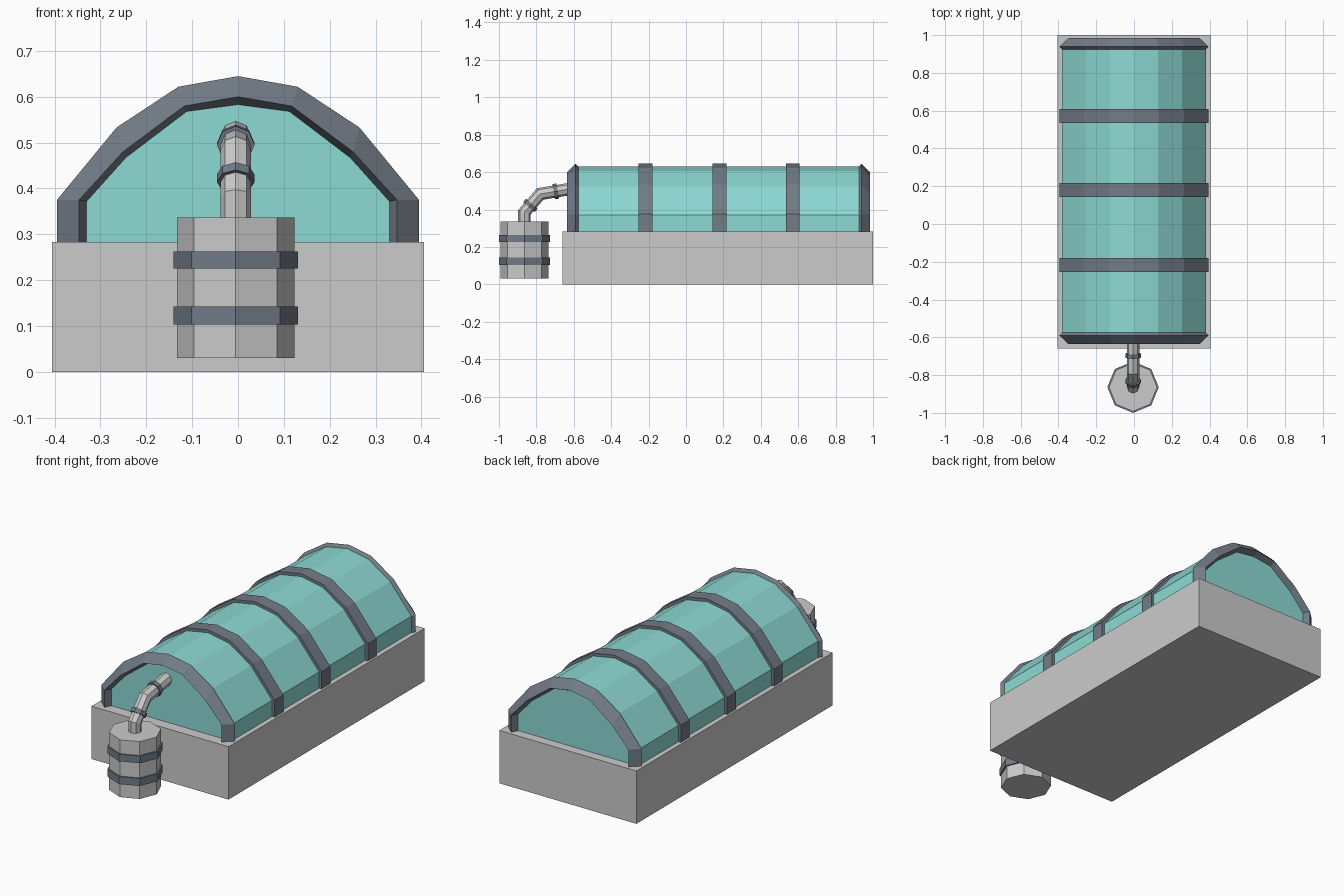
import bpy, bmesh, math
from mathutils import Vector

if "Cube" in bpy.data.objects:
    bpy.data.objects.remove(bpy.data.objects["Cube"])

def material(name, rgb):
    m = bpy.data.materials.new(name)
    m.diffuse_color = (*rgb, 1)
    m.use_nodes = True
    m.node_tree.nodes["Principled BSDF"].inputs["Base Color"].default_value = m.diffuse_color
    return m

GLASS = material("teal_glass", (0.27, 0.70, 0.66))
METAL = material("blue_grey_metal", (0.17, 0.20, 0.24))

def finish(name, bm, mat=None):
    bmesh.ops.recalc_face_normals(bm, faces=bm.faces)
    me = bpy.data.meshes.new(name)
    bm.to_mesh(me)
    bm.free()
    ob = bpy.data.objects.new(name, me)
    bpy.context.collection.objects.link(ob)
    if mat:
        me.materials.append(mat)
    return ob

def arch(half):
    """Mirror a half profile (x, z) running from the foot to the crown."""
    return half + [(-x, z) for x, z in reversed(half[:-1])]

# Arch profiles: outer rib, glass skin, bevelled lip and inner edge of end frames
FOOT = 0.283
OUTER = arch([(0.395, FOOT), (0.395, 0.375), (0.265, 0.533), (0.13, 0.622), (0, 0.645)])
SKIN = arch([(0.38, FOOT), (0.38, 0.37), (0.254, 0.522), (0.126, 0.607), (0, 0.63)])
LIP = arch([(0.347, FOOT), (0.347, 0.375), (0.251, 0.48), (0.117, 0.58), (0, 0.60)])
INNER = arch([(0.33, FOOT), (0.33, 0.372), (0.245, 0.467), (0.112, 0.568), (0, 0.583)])

def loft(name, sections, mat, closed):
    """Bridge (y, profile) sections; closed makes a rib, open makes a capped solid."""
    bm = bmesh.new()
    rows = [[bm.verts.new((x, y, z)) for x, z in prof] for y, prof in sections]
    n = len(rows[0])
    pairs = list(zip(rows, rows[1:] + rows[:1])) if closed else list(zip(rows, rows[1:]))
    for a, b in pairs:
        for i in range(n - 1 if closed else n):
            j = (i + 1) % n
            bm.faces.new((a[i], a[j], b[j], b[i]))
    if closed:
        for k in (0, n - 1):
            bm.faces.new([r[k] for r in rows])
    else:
        bm.faces.new(rows[0])
        bm.faces.new(rows[-1])
    return finish(name, bm, mat)

def drum(name, start, end, r, sides=8, mat=None):
    """Faceted cylinder between two points."""
    start, end = Vector(start), Vector(end)
    axis = end - start
    bm = bmesh.new()
    bmesh.ops.create_cone(bm, cap_ends=True, segments=sides, radius1=r, radius2=r, depth=axis.length)
    rot = axis.to_track_quat('Z', 'Y').to_matrix().to_4x4()
    rot.translation = (start + end) / 2
    bmesh.ops.transform(bm, matrix=rot, verts=bm.verts)
    return finish(name, bm, mat)

# Base block
bm = bmesh.new()
bmesh.ops.create_cube(bm, size=1)
bmesh.ops.scale(bm, vec=(0.812, 1.66, FOOT), verts=bm.verts)
bmesh.ops.translate(bm, vec=(0, 0.17, FOOT / 2), verts=bm.verts)
finish("base_block", bm)

# Glass vault
MID = 0.1745
loft("glass_vault", [(-0.60, SKIN), (2 * MID + 0.60, SKIN)], GLASS, False)

# Bevelled end frames
frame = [(-0.575, SKIN), (-0.59, OUTER), (-0.635, LIP), (-0.601, INNER)]
loft("front_frame", frame, METAL, True)
loft("back_frame", [(2 * MID - y, p) for y, p in frame], METAL, True)

# Three ribs over the vault
for i, y in enumerate((-0.217, 0.18, 0.571)):
    a, b = y - 0.037, y + 0.037
    loft(f"rib_{i + 1}", [(a, INNER), (a, OUTER), (b, OUTER), (b, INNER)], METAL, True)

# Barrel with two hoops
CX, CY = -0.005, -0.864
drum("barrel", (CX, CY, 0.03), (CX, CY, 0.337), 0.128)
for i, (z0, z1) in enumerate(((0.103, 0.143), (0.225, 0.263))):
    drum(f"barrel_hoop_{i + 1}", (CX, CY, z0), (CX, CY, z1), 0.136, mat=METAL)

# Bent pipe from the barrel into the vault
path = [Vector(p) for p in ((CX, CY, 0.32), (CX, CY, 0.385), (CX, -0.78, 0.483), (CX, -0.59, 0.515))]
bm = bmesh.new()
rows = []
for i, p in enumerate(path):
    d0 = (p - path[i - 1]).normalized() if i else Vector((0, 0, 1))
    d1 = (path[i + 1] - p).normalized() if i < len(path) - 1 else d0
    t = (d0 + d1).normalized()
    up = Vector((1, 0, 0)).cross(t) / max(0.5, t.dot(d1))
    rows.append([bm.verts.new(p + 0.033 * (math.cos(a) * Vector((1, 0, 0)) + math.sin(a) * up))
                 for a in (k * math.tau / 8 for k in range(8))])
for a, b in zip(rows, rows[1:]):
    for k in range(8):
        j = (k + 1) % 8
        bm.faces.new((a[k], a[j], b[j], b[k]))
bm.faces.new(rows[0])
bm.faces.new(rows[-1])
finish("pipe", bm)

# Pipe collars
for i, (seg, f) in enumerate(((1, 0.38), (2, 0.44))):
    c = path[seg].lerp(path[seg + 1], f)
    h = (path[seg + 1] - path[seg]).normalized() * 0.011
    drum(f"pipe_collar_{i + 1}", c - h, c + h, 0.041, mat=METAL)
